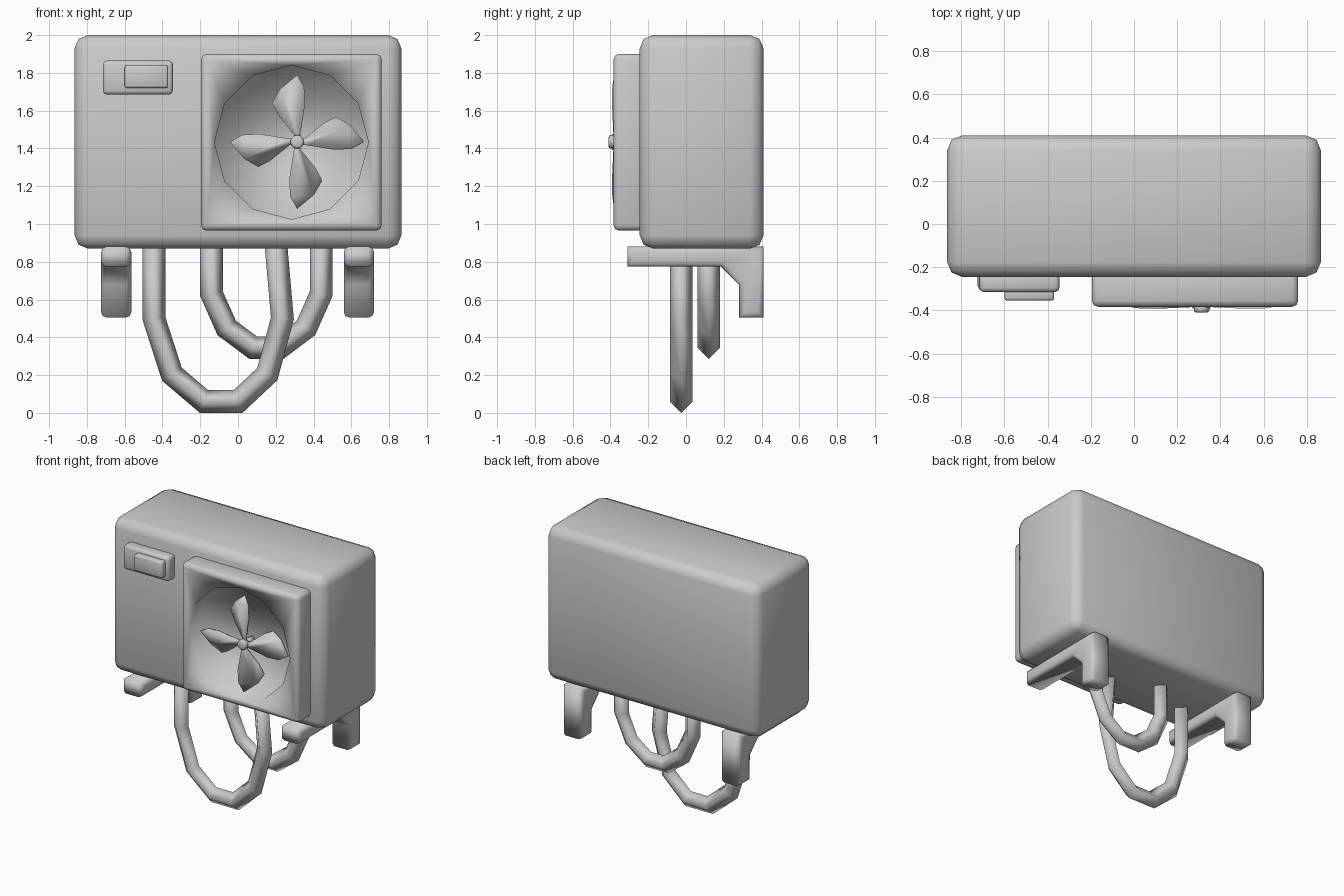
import bpy
import bmesh
from math import sin, cos, pi
from mathutils import Vector, Matrix

if "Cube" in bpy.data.objects:
    bpy.data.objects.remove(bpy.data.objects["Cube"])

grey = bpy.data.materials.new("plain grey")
grey.use_nodes = True
grey.diffuse_color = (0.6, 0.6, 0.6, 1)
grey.node_tree.nodes["Principled BSDF"].inputs["Base Color"].default_value = (0.6, 0.6, 0.6, 1)


def finish(name, bm):
    """Turn a bmesh into a smooth shaded object."""
    bmesh.ops.recalc_face_normals(bm, faces=bm.faces)
    for f in bm.faces:
        f.smooth = True
    mesh = bpy.data.meshes.new(name)
    bm.to_mesh(mesh)
    bm.free()
    mesh.materials.append(grey)
    obj = bpy.data.objects.new(name, mesh)
    bpy.context.collection.objects.link(obj)
    return obj


def box(name, low, high, bevel, segments=2):
    low, high = Vector(low), Vector(high)
    bm = bmesh.new()
    place = Matrix.Translation((low + high) / 2) @ Matrix.Diagonal((high - low).to_4d())
    bmesh.ops.create_cube(bm, size=1, matrix=place)
    bmesh.ops.bevel(bm, geom=bm.edges[:], offset=bevel, segments=segments,
                    profile=0.5, affect='EDGES')
    return finish(name, bm)


def cylinder(name, x, z, y0, y1, radius, sides, bevel=0):
    """Cylinder along the y axis."""
    bm = bmesh.new()
    place = Matrix.Translation((x, (y0 + y1) / 2, z)) @ Matrix.Rotation(pi / 2, 4, 'X')
    bmesh.ops.create_cone(bm, cap_ends=True, segments=sides, radius1=radius,
                          radius2=radius, depth=y1 - y0, matrix=place)
    if bevel:
        rim = [e for e in bm.edges if abs(e.verts[0].co.y - e.verts[1].co.y) < 1e-4]
        bmesh.ops.bevel(bm, geom=rim, offset=bevel, segments=2, profile=0.5, affect='EDGES')
    return finish(name, bm)


def pipe(name, path, y, r=0.06):
    """Four sided pipe with mitred bends, bent in the xz plane."""
    pts = [Vector(p) for p in path]
    bm = bmesh.new()
    rings = []
    for i, p in enumerate(pts):
        a = (p - pts[max(i - 1, 0)]).normalized()
        b = (pts[min(i + 1, len(pts) - 1)] - p).normalized()
        t = (a + b).normalized()
        stretch = r / t.dot(b if b.length else a)
        side = Vector((-t.y, 0, t.x)) * stretch
        depth = Vector((0, r, 0))
        c = Vector((p.x, y, p.y))
        rings.append([bm.verts.new(c + o) for o in (side, depth, -side, -depth)])
    for lower, upper in zip(rings, rings[1:]):
        for k in range(4):
            n = (k + 1) % 4
            bm.faces.new((lower[k], lower[n], upper[n], upper[k]))
    bm.faces.new(rings[0])
    bm.faces.new(rings[-1])
    return finish(name, bm)


def bracket(name, x0, x1):
    """Angled support with softened side outlines."""
    outline = [(-0.31, 0.88), (0.41, 0.88), (0.41, 0.505), (0.28, 0.505),
               (0.28, 0.68), (0.185, 0.775), (-0.31, 0.775)]
    bm = bmesh.new()
    face = bm.faces.new([bm.verts.new((x0, y, z)) for y, z in outline])
    new = bmesh.ops.extrude_face_region(bm, geom=[face])["geom"]
    bmesh.ops.translate(bm, vec=(x1 - x0, 0, 0),
                        verts=[v for v in new if isinstance(v, bmesh.types.BMVert)])
    edges = [e for e in bm.edges if abs(e.verts[0].co.x - e.verts[1].co.x) < 1e-4]
    bmesh.ops.bevel(bm, geom=edges, offset=0.028, segments=2, profile=0.5, affect='EDGES')
    return finish(name, bm)


def blade(name, x, z, angle):
    """Thin pitched blade turned about the hub."""
    outline = [(0.015, 0.0), (0.018, 0.05), (0.042, 0.2), (0.037, 0.29), (0.0, 0.355),
               (-0.09, 0.28), (-0.133, 0.205), (-0.1, 0.142), (-0.018, 0.04), (-0.015, 0.0)]
    bm = bmesh.new()
    layers = []
    for thick in (0, 0.016):
        layers.append([bm.verts.new((u, -0.38 - 0.28 * u + thick, v)) for u, v in outline])
        bm.faces.new(layers[-1])
    for i in range(len(outline)):
        n = (i + 1) % len(outline)
        bm.faces.new((layers[0][i], layers[0][n], layers[1][n], layers[1][i]))
    bmesh.ops.transform(bm, verts=bm.verts,
                        matrix=Matrix.Translation((x, 0, z)) @ Matrix.Rotation(angle, 4, 'Y'))
    return finish(name, bm)


# Main casing and control panel
box("casing", (-0.865, -0.245, 0.87), (0.865, 0.41, 2.0), 0.07)
box("panel_base", (-0.715, -0.315, 1.685), (-0.345, -0.22, 1.865), 0.02)
box("panel_cover", (-0.6, -0.355, 1.72), (-0.37, -0.29, 1.84), 0.012)

# Fan housing with a twelve sided recess
housing = box("fan_housing", (-0.195, -0.383, 0.965), (0.76, -0.2, 1.9), 0.028)
cutter = cylinder("recess_cutter", 0.283, 1.433, -0.5, -0.28, 0.408, 12)
cutter.hide_render = True
cut = housing.modifiers.new("recess", 'BOOLEAN')
cut.operation = 'DIFFERENCE'
cut.solver = 'EXACT'
cut.object = cutter
bpy.context.view_layer.objects.active = housing
bpy.ops.object.modifier_apply(modifier=cut.name)
bpy.data.objects.remove(cutter)

# Fan
hub_x, hub_z = 0.313, 1.435
cylinder("fan_hub", hub_x, hub_z, -0.41, -0.36, 0.036, 12, 0.012)
cylinder("fan_shaft", hub_x, hub_z, -0.37, -0.27, 0.022, 10)
for i in range(4):
    blade(f"fan_blade_{i + 1}", hub_x, hub_z, i * pi / 2)

# Wall brackets
bracket("right_bracket", -0.725, -0.565)
bracket("left_bracket", 0.56, 0.72)

# Hanging pipes
pipe("front_pipe", [(-0.445, 0.9), (-0.445, 0.5), (-0.35, 0.205), (-0.18, 0.06),
                    (0.0, 0.06), (0.155, 0.205), (0.235, 0.5), (0.2, 0.9)], -0.025)
pipe("back_pipe", [(-0.14, 0.9), (-0.14, 0.63), (-0.06, 0.45), (0.08, 0.345),
                   (0.22, 0.345), (0.36, 0.45), (0.44, 0.63), (0.44, 0.9)], 0.12)
